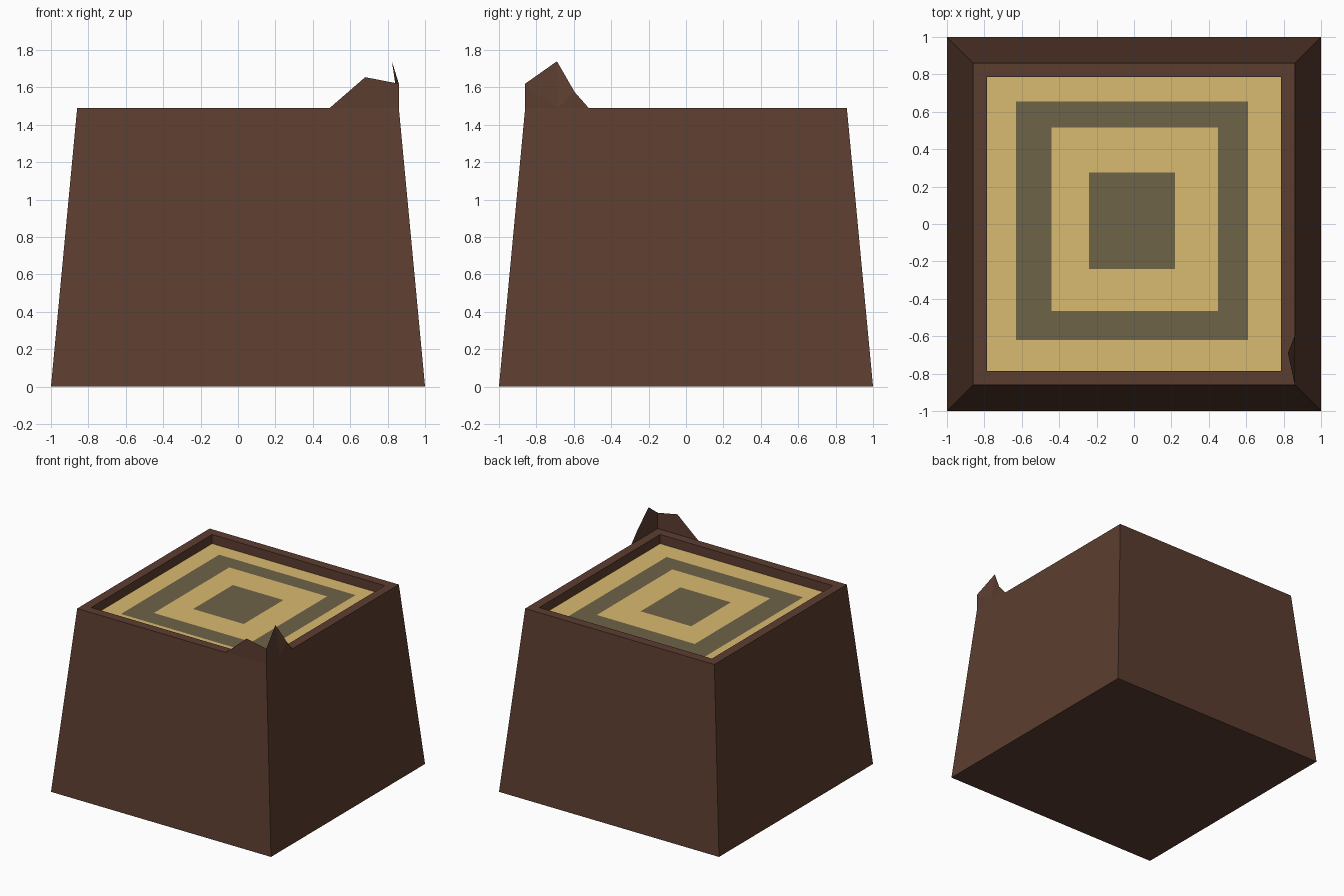
import bpy, bmesh

if "Cube" in bpy.data.objects:
    bpy.data.objects.remove(bpy.data.objects["Cube"])


def material(name, rgb):
    m = bpy.data.materials.new(name)
    m.diffuse_color = (*rgb, 1)
    m.use_nodes = True
    m.node_tree.nodes["Principled BSDF"].inputs["Base Color"].default_value = m.diffuse_color
    return m


BARK = material("bark", (0.107, 0.047, 0.030))
PALE = material("pale_wood", (0.69, 0.49, 0.163))
DARK = material("dark_wood", (0.155, 0.125, 0.064))


def finish(bm, name, mats):
    mesh = bpy.data.meshes.new(name)
    bm.to_mesh(mesh)
    bm.free()
    for m in mats:
        mesh.materials.append(m)
    ob = bpy.data.objects.new(name, mesh)
    bpy.context.collection.objects.link(ob)
    return ob


def rect(bm, x0, x1, y0, y1, z):
    return [bm.verts.new((x, y, z)) for x, y in
            ((x0, y0), (x1, y0), (x1, y1), (x0, y1))]


def bridge(bm, a, b, mat=0):
    """Quads between two rectangular loops."""
    for i in range(4):
        j = (i + 1) % 4
        bm.faces.new((a[i], a[j], b[j], b[i])).material_index = mat


RIM_Z, WOOD_Z, INNER = 1.49, 1.415, 0.785

# Tapered bark with a flat rim and a shallow recess
bm = bmesh.new()
loops = [rect(bm, -r, r, -r, r, z) for r, z in
         ((1, 0), (0.86, RIM_Z), (INNER, RIM_Z), (INNER, WOOD_Z))]
for a, b in zip(loops, loops[1:]):
    bridge(bm, a, b)
bm.faces.new(loops[0][::-1])
finish(bm, "stump_bark", [BARK])

# Cut surface: nested, slightly off-centre growth rings
bm = bmesh.new()
rings = [rect(bm, *r, WOOD_Z) for r in (
    (-INNER, INNER, -INNER, INNER),
    (-0.63, 0.61, -0.62, 0.655),
    (-0.44, 0.45, -0.465, 0.515),
    (-0.24, 0.22, -0.24, 0.275))]
for i in range(3):
    bridge(bm, rings[i], rings[i + 1], i % 2)
bm.faces.new(rings[-1]).material_index = 1
finish(bm, "growth_rings", [PALE, DARK])

# Torn bark splinter standing on the front right corner (thin sheet)
bm = bmesh.new()
E = 0.86
corner = bm.verts.new((E, -E, RIM_Z))
peak = bm.verts.new((E, -E, 1.62))
front = [bm.verts.new((x, -E, z)) for x, z in ((0.49, RIM_Z), (0.68, 1.655))]
tip = bm.verts.new((0.823, -0.69, 1.74))
fold = bm.verts.new((E, -0.69, RIM_Z))
side = [bm.verts.new((E, y, z)) for y, z in ((-0.595, 1.575), (-0.52, RIM_Z))]
for f in ((front[0], corner, peak, front[1]), (corner, fold, peak),
          (fold, tip, peak), (fold, side[0], tip), (fold, side[1], side[0])):
    bm.faces.new(f)
finish(bm, "bark_splinter", [BARK])
